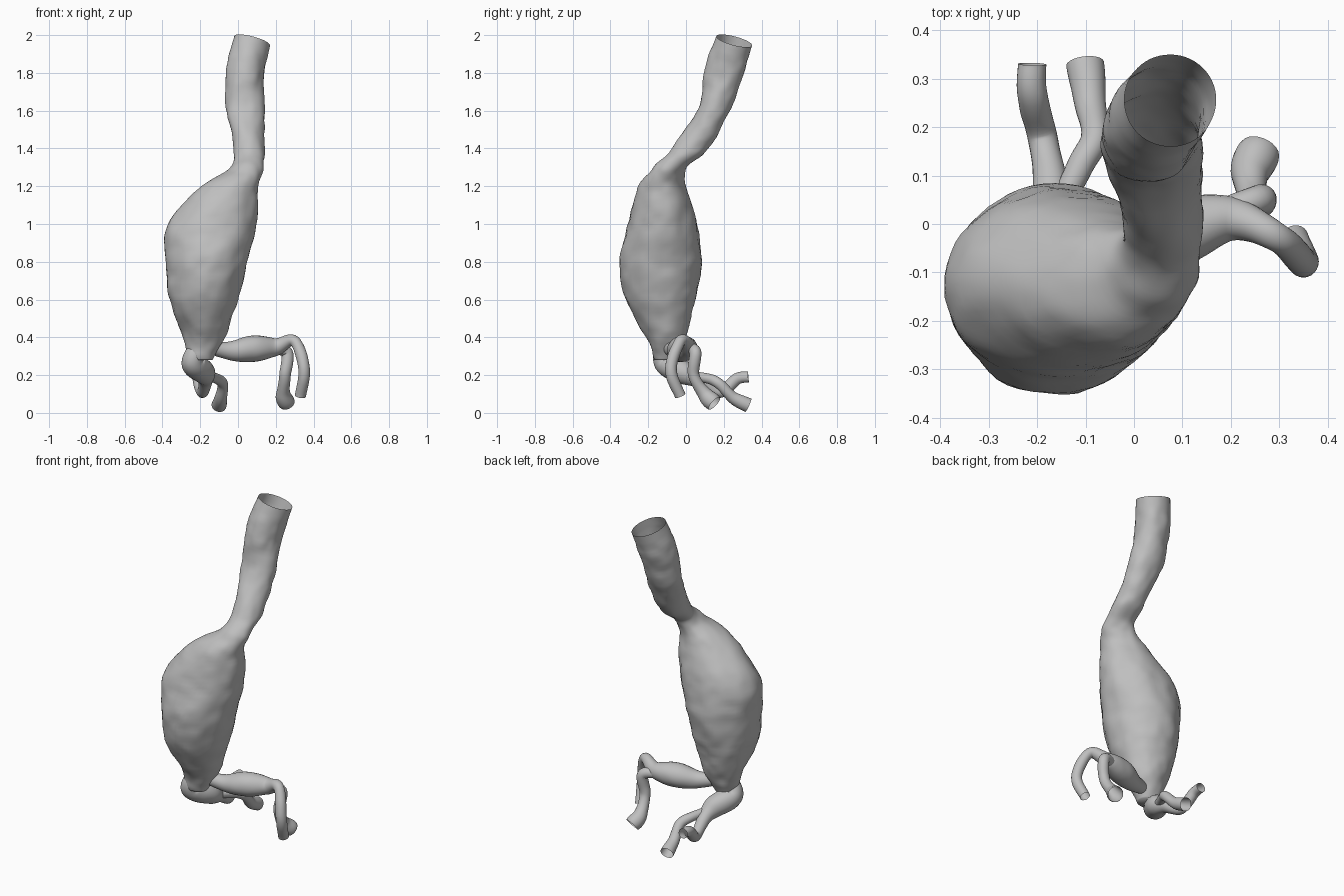
import bpy
import bmesh
import math
from mathutils import Vector, noise

cube = bpy.data.objects.get("Cube")
if cube:
    bpy.data.objects.remove(cube, do_unlink=True)

grey = bpy.data.materials.new("soft grey")
grey.use_nodes = True
shade = 0.52
grey.diffuse_color = (shade, shade, shade, 1)
grey.node_tree.nodes["Principled BSDF"].inputs["Base Color"].default_value = grey.diffuse_color


def smooth_path(stations, steps=9):
    """Catmull-Rom interpolation through stations of any dimension."""
    rows = [Vector(station) for station in stations]
    padded = [rows[0], *rows, rows[-1]]
    path = []
    for before, start, end, after in zip(padded, padded[1:], padded[2:], padded[3:]):
        leave, arrive = (end - before) / 2, (after - start) / 2
        for step in range(steps):
            t = step / steps
            blend = t * t * (3 - 2 * t)
            path.append(start * (1 - blend) + end * blend
                        + leave * (t * (1 - t) ** 2) - arrive * (t * t * (1 - t)))
    path.append(rows[-1])
    return path


def circle(sides):
    """Cosine and sine of evenly spaced angles."""
    angles = [math.tau * i / sides for i in range(sides)]
    return [(math.cos(angle), math.sin(angle)) for angle in angles]


def lump(point, size):
    """Gentle uneven swelling of the wall."""
    return size * (noise.noise(point * 9) + noise.noise(point * 20) / 2)


def skin(name, rings):
    """Bridge rings into a smooth tube, closed at its hidden start and open at its end."""
    bm = bmesh.new()
    loops = [[bm.verts.new(point) for point in ring] for ring in rings]
    for low, high in zip(loops, loops[1:]):
        for i in range(len(low)):
            bm.faces.new((low[i - 1], low[i], high[i], high[i - 1]))
    bm.faces.new(loops[0][::-1])
    bmesh.ops.recalc_face_normals(bm, faces=bm.faces)
    for face in bm.faces:
        face.smooth = True
    mesh = bpy.data.meshes.new(name)
    bm.to_mesh(mesh)
    bm.free()
    mesh.materials.append(grey)
    bpy.context.collection.objects.link(bpy.data.objects.new(name, mesh))


def trunk(name, stations):
    """Upright tube through stations of height, x extents and y extents."""
    rings = []
    for z, left, right, front, back in smooth_path(stations):
        # The upper tube leans, so its rings tip towards the back left
        tip = min(1, max(0, 2 * (z - 1.4))) / -4
        ring = []
        for c, s in circle(56):
            dx, dy = c * (right - left) / 2, s * (back - front) / 2
            point = Vector(((left + right) / 2 + dx, (front + back) / 2 + dy, z + tip * (dx + dy)))
            size = 0.009 if z < 1.9 else 0.002
            ring.append(point + Vector((c, s, 0)) * lump(point, size))
        rings.append(ring)
    skin(name, rings)


def branch(name, stations, thin, swell, at, width):
    """Round tube along a path, with one swelling at a fraction of its length."""
    path = smooth_path(stations)
    last = len(path) - 1
    side = (path[1] - path[0]).orthogonal()
    rings = []
    for i, centre in enumerate(path):
        tangent = (path[min(i + 1, last)] - path[max(i - 1, 0)]).normalized()
        side = (side - tangent * side.dot(tangent)).normalized()
        other = tangent.cross(side)
        radius = thin + swell * math.exp(-((i / last - at) / width) ** 2)
        ring = []
        for c, s in circle(24):
            out = side * c + other * s
            ring.append(centre + out * (radius + lump(centre + out * radius, 0.003)))
        rings.append(ring)
    skin(name, rings)


# Main vessel: swollen sac, pinched neck and leaning open tube
trunk("main_vessel_and_sac", [
    (0.28, -0.26, -0.14, -0.16, -0.06),
    (0.4, -0.29, -0.07, -0.21, 0),
    (0.6, -0.36, 0, -0.32, 0.05),
    (0.8, -0.38, 0.05, -0.35, 0.08),
    (1, -0.37, 0.1, -0.31, 0.06),
    (1.2, -0.19, 0.11, -0.25, 0),
    (1.3, -0.04, 0.13, -0.17, 0.01),
    (1.4, -0.02, 0.14, -0.08, 0.12),
    (1.6, -0.06, 0.14, 0.06, 0.23),
    (1.8, -0.06, 0.14, 0.1, 0.3),
    (1.97, -0.02, 0.17, 0.16, 0.35),
])

# Left branch: bulge, then an arch down to an open end
branch("left_branch_arch", [
    (-0.2, -0.11, 0.36), (-0.05, -0.06, 0.33), (0.08, -0.02, 0.34), (0.2, 0.01, 0.35),
    (0.3, -0.03, 0.38), (0.35, -0.08, 0.23), (0.33, -0.03, 0.09),
], thin=0.03, swell=0.04, at=0.33, width=0.18)

# Second left branch, hanging down and back to a flared end
branch("left_branch_drop", [
    (0.18, 0.02, 0.34), (0.26, 0.05, 0.32), (0.25, 0.04, 0.2), (0.24, 0.1, 0.1), (0.26, 0.15, 0.05),
], thin=0.03, swell=0.015, at=0.9, width=0.2)

# Right branch: swollen root, then a dip and rise to the upper back end
branch("right_branch_upper", [
    (-0.21, -0.12, 0.36), (-0.24, -0.11, 0.27), (-0.18, -0.01, 0.21), (-0.17, 0.07, 0.17),
    (-0.19, 0.18, 0.11), (-0.21, 0.27, 0.18), (-0.21, 0.33, 0.19),
], thin=0.03, swell=0.036, at=0.25, width=0.2)

# Second right branch, running to the lowest back end
branch("right_branch_lower", [
    (-0.17, 0, 0.2), (-0.11, 0.12, 0.18), (-0.08, 0.18, 0.15), (-0.09, 0.25, 0.08), (-0.1, 0.33, 0.04),
], thin=0.027, swell=0.012, at=1, width=0.3)
